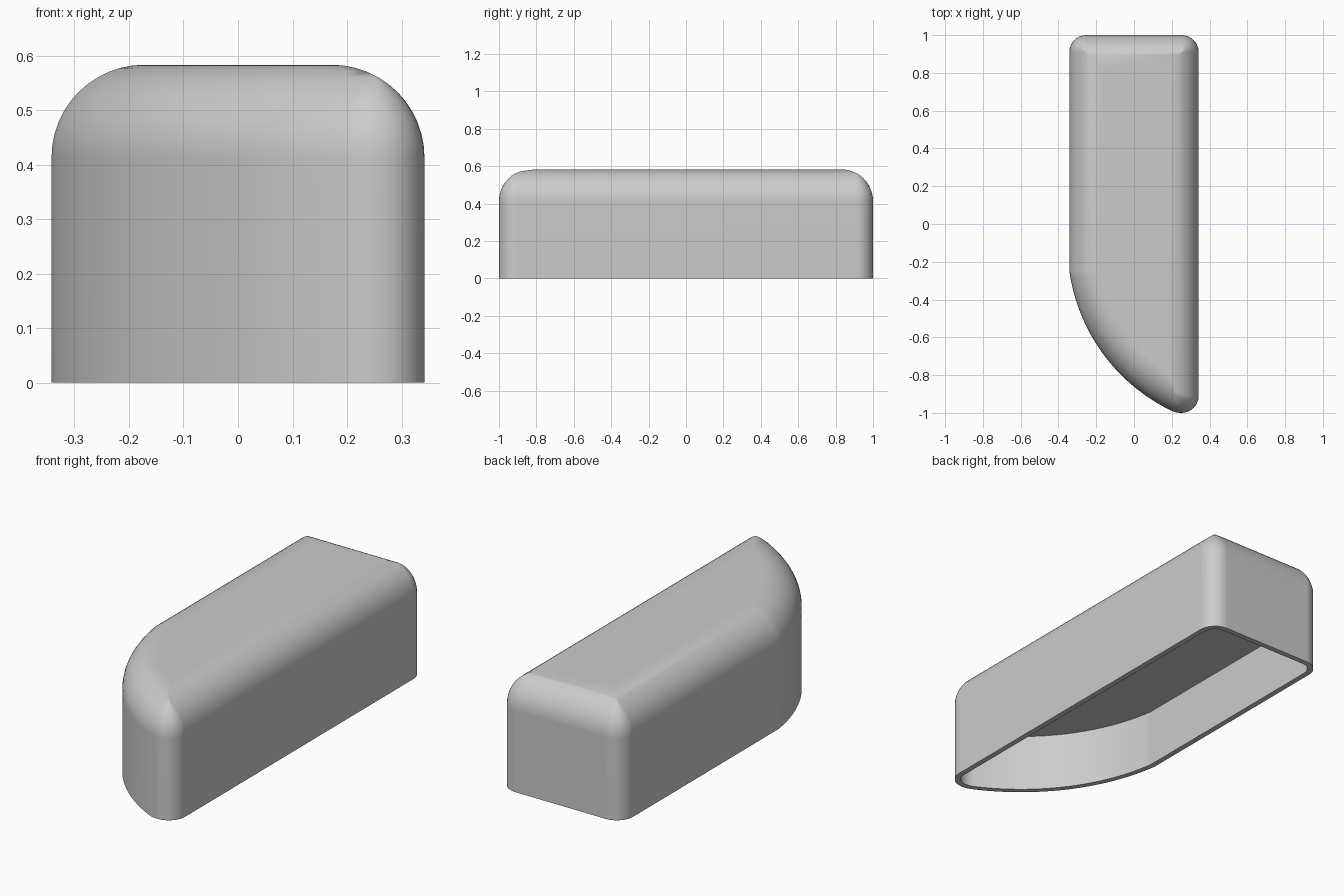
import bpy, bmesh, math
from mathutils import Vector

if "Cube" in bpy.data.objects:
    bpy.data.objects.remove(bpy.data.objects["Cube"])

HALF_W, HALF_L, HEIGHT = 0.342, 1.0, 0.583
CORNER, FILLET, WALL, CEILING = 0.09, 0.17, 0.028, 0.295
ARC_R, NOSE_R = 0.97, 0.13                      # curved side wall, blend into the nose
START = Vector((-HALF_W, -0.25))                # where the curved wall begins
NOSE_C = Vector((HALF_W - CORNER, -HALF_L + NOSE_R))

# centre of the curved wall: passes through START and is tangent to the nose blend
gap = NOSE_C - START
dist, inner = gap.length, ARC_R - NOSE_R
along = (ARC_R ** 2 - inner ** 2 + dist ** 2) / (2 * dist)
u = gap / dist
ARC_C = START + u * along + Vector((-u.y, u.x)) * math.sqrt(ARC_R ** 2 - along ** 2)


def arc(c, r, a0, a1, n):
    return [(c[0] + r * math.cos(a0 + (a1 - a0) * i / n),
             c[1] + r * math.sin(a0 + (a1 - a0) * i / n)) for i in range(n + 1)]


def angle_at_x(c, r, x):
    """Angle of the point at x on the lower half of a circle."""
    return 2 * math.pi - math.acos((x - c.x) / r)


def outline(d):
    """Plan outline moved inward by d, counter-clockwise; corners turn sharp once d > CORNER."""
    r, rn, R = max(CORNER - d, 0.0), NOSE_R - d, ARC_R - d
    k = d + r
    x_end = HALF_W - k
    tangent = NOSE_C - ARC_C
    a1 = math.atan2(tangent.y, tangent.x) % (2 * math.pi)
    a0 = angle_at_x(ARC_C, R, -HALF_W + d)
    if rn > 0 and NOSE_C.x + rn * math.cos(a1) < x_end:
        pts = arc(ARC_C, R, a0, a1, 22)
        nose = arc(NOSE_C, rn, a1, angle_at_x(NOSE_C, rn, x_end), 6)
    else:                                       # nose blend used up
        pts = arc(ARC_C, R, a0, angle_at_x(ARC_C, R, x_end), 22)
        nose = [pts[-1]] * 7
    pts += nose
    end = nose[-1]
    pts += arc((end[0], end[1] + r), r, 1.5 * math.pi, 2 * math.pi, 8)
    pts += arc((HALF_W - k, HALF_L - k), r, 0, math.pi / 2, 8)
    pts += arc((-HALF_W + k, HALF_L - k), r, math.pi / 2, math.pi, 8)
    return pts


# levels (inset, height): recess ceiling, recess rim, outer rim, then rounded top edge
levels = [(WALL, CEILING), (WALL, 0.0), (0.0, 0.0)]
for i in range(13):
    a = math.pi / 2 * i / 12
    levels.append((FILLET * (1 - math.cos(a)), HEIGHT - FILLET + FILLET * math.sin(a)))

bm = bmesh.new()
rings = [[bm.verts.new((x, y, z)) for x, y in outline(d)] for d, z in levels]
for lo, hi in zip(rings, rings[1:]):
    n = len(lo)
    for i in range(n):
        j = (i + 1) % n
        bm.faces.new((lo[i], lo[j], hi[j], hi[i]))
bm.faces.new(rings[0][::-1])     # recess ceiling
bm.faces.new(rings[-1])          # flat top
bmesh.ops.remove_doubles(bm, verts=bm.verts[:], dist=1e-5)
bmesh.ops.recalc_face_normals(bm, faces=bm.faces[:])

mesh = bpy.data.meshes.new("hollow_cover")
bm.to_mesh(mesh)
bm.free()
cover = bpy.data.objects.new("hollow_cover", mesh)
bpy.context.collection.objects.link(cover)

grey = bpy.data.materials.new("light_grey")
grey.diffuse_color = (0.6, 0.6, 0.6, 1)
grey.use_nodes = True
grey.node_tree.nodes["Principled BSDF"].inputs["Base Color"].default_value = grey.diffuse_color
mesh.materials.append(grey)

# smooth rounded edges, flat large panels
bpy.context.view_layer.objects.active = cover
cover.select_set(True)
bpy.ops.object.shade_smooth_by_angle(angle=math.radians(30))
weighted = cover.modifiers.new("flat_panels", 'WEIGHTED_NORMAL')
weighted.keep_sharp = True
